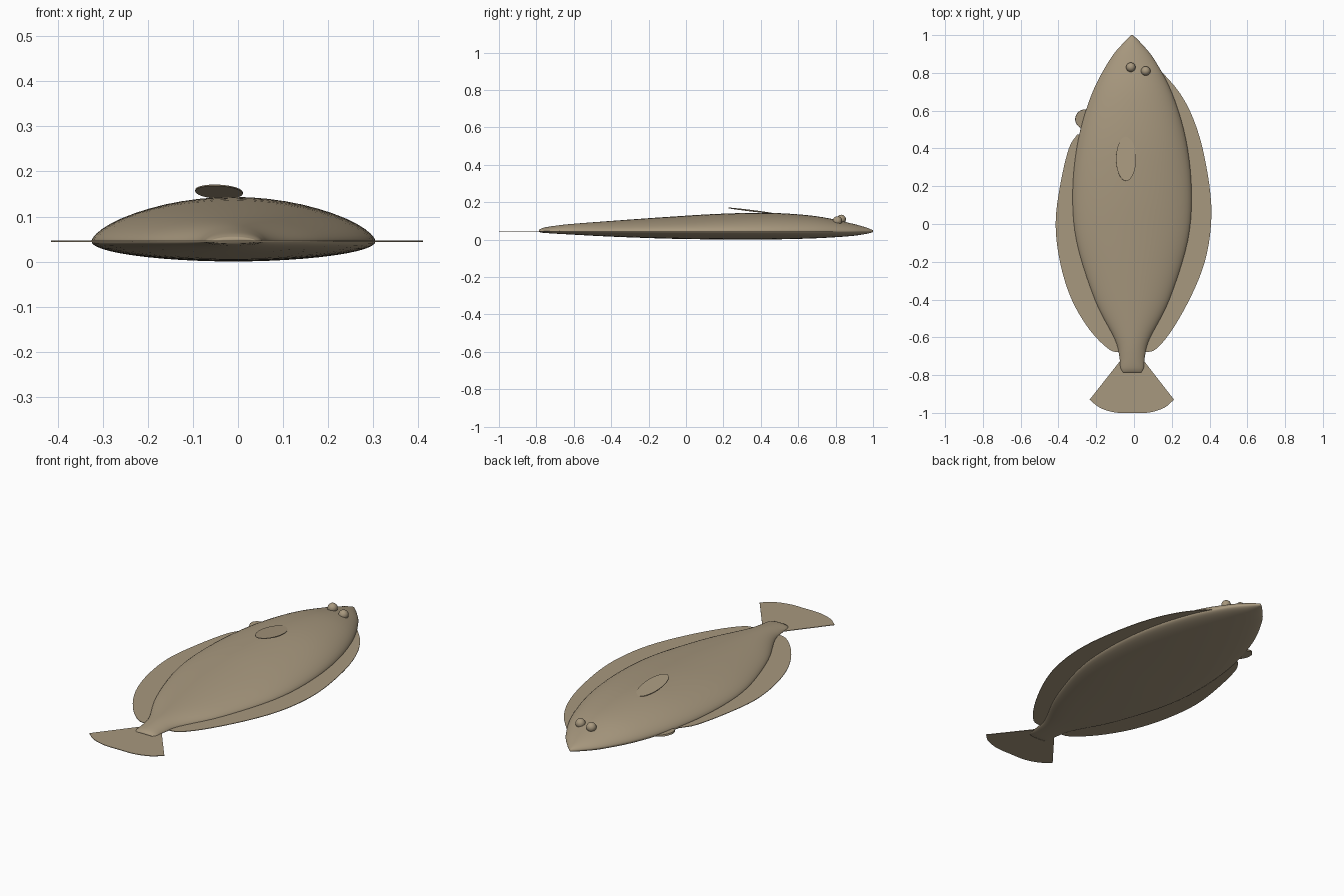
import bpy, bmesh, math
from mathutils import Vector, Matrix

cube = bpy.data.objects.get("Cube")
if cube:
    bpy.data.objects.remove(cube, do_unlink=True)

RIM = 0.045   # height of the body seam and the flat fins

skin = bpy.data.materials.new("sandy tan")
skin.use_nodes = True
TAN = (0.39, 0.315, 0.21, 1)
skin.diffuse_color = TAN
skin.node_tree.nodes["Principled BSDF"].inputs["Base Color"].default_value = TAN


def smooth_path(points, steps):
    """Catmull-Rom curve through the given points."""
    pts = [Vector(p) for p in points]
    pts = [pts[0] * 2 - pts[1]] + pts + [pts[-1] * 2 - pts[-2]]
    path = []
    for a, b, c, d in zip(pts, pts[1:], pts[2:], pts[3:]):
        for i in range(steps):
            t = i / steps
            path.append((b * 2 + (c - a) * t + (a * 2 - b * 5 + c * 4 - d) * t ** 2
                         + (b * 3 - a - c * 3 + d) * t ** 3) / 2)
    return path + [pts[-2]]


def finish(name, bm, smooth=True):
    bmesh.ops.recalc_face_normals(bm, faces=bm.faces)
    mesh = bpy.data.meshes.new(name)
    bm.to_mesh(mesh)
    bm.free()
    mesh.materials.append(skin)
    for p in mesh.polygons:
        p.use_smooth = smooth
    obj = bpy.data.objects.new(name, mesh)
    bpy.context.collection.objects.link(obj)
    return obj


def plate(name, outline, matrix=Matrix(), thickness=0.003):
    """Thin flat fin from a 2D outline."""
    bm = bmesh.new()
    face = bm.faces.new([bm.verts.new((p[0], p[1], -thickness / 2)) for p in outline])
    new = bmesh.ops.extrude_face_region(bm, geom=[face])["geom"]
    bmesh.ops.translate(bm, vec=(0, 0, thickness),
                        verts=[v for v in new if isinstance(v, bmesh.types.BMVert)])
    bm.transform(matrix)
    return finish(name, bm, smooth=False)


# Body: lofted lens sections (y, half width, top z, bottom z)
stations = [(1.0, .004, .05, .04), (.96, .045, .066, .03), (.87, .118, .09, .018),
            (.69, .213, .126, .007), (.45, .285, .143, .001), (.18, .315, .138, .001),
            (-.09, .295, .122, .005), (-.4, .198, .1, .016), (-.61, .092, .084, .027),
            (-.7, .068, .074, .032), (-.76, .062, .064, .036), (-.785, .05, .054, .04)]
RING = 48
bm = bmesh.new()
rings = []
for y, hw, top, bottom in [s for s in smooth_path([Vector(s) for s in stations], 5)]:
    ring = []
    for k in range(RING):
        a = 2 * math.pi * k / RING
        s = math.sin(a)
        rise = (top - RIM) * s ** 1.25 if s > 0 else (RIM - bottom) * s
        ring.append(bm.verts.new((hw * math.cos(a) - .01, y, RIM + rise)))
    rings.append(ring)
for r0, r1 in zip(rings, rings[1:]):
    for k in range(RING):
        n = (k + 1) % RING
        bm.faces.new((r0[k], r0[n], r1[n], r1[k]))
bm.faces.new(rings[0])
bm.faces.new(rings[-1])
finish("body", bm)

at_rim = Matrix.Translation((0, 0, RIM))

# Long fringe fins along both edges
right_edge = [(-.3, .475), (-.345, .4), (-.39, .21), (-.415, 0), (-.39, -.21),
              (-.33, -.4), (-.235, -.56), (-.13, -.665), (-.06, -.68)]
left_edge = [(.1, .855), (.245, .69), (.335, .5), (.39, .265), (.41, .05),
             (.385, -.16), (.32, -.345), (.215, -.54), (.12, -.66), (.05, -.68)]
plate("right_fringe_fin", smooth_path(right_edge, 4) + [Vector((-.03, -.66)), Vector((-.2, .45))], at_rim)
plate("left_fringe_fin", smooth_path(left_edge, 4) + [Vector((.02, -.66)), Vector((.05, .8))], at_rim)

# Tail fan
rear = smooth_path([(-.235, -.93), (-.18, -.973), (-.1, -.998), (-.01, -1),
                    (.08, -.998), (.16, -.973), (.212, -.93)], 4)
plate("tail_fin", [Vector((-.03, -.67))] + rear + [Vector((.01, -.67))], at_rim)

# Side fins: one lying on the back, one poking out under the edge
leaf = [(math.cos(2 * math.pi * k / 32), math.sin(2 * math.pi * k / 32)) for k in range(32)]
tilt = Matrix.Rotation(math.radians(-7), 4, 'X') @ Matrix.Rotation(math.radians(3), 4, 'Y')
plate("upper_side_fin", [(.053 * x, .118 * y) for x, y in leaf],
      Matrix.Translation((-.042, .345, .155)) @ tilt)
plate("lower_side_fin", [(.055 * x, .052 * y) for x, y in leaf],
      Matrix.Translation((-.257, .555, .04)) @ Matrix.Rotation(math.radians(12), 4, 'Y'),
      thickness=.009)

# Eyes, both on the upper side
for name, spot in (("right_eye", (-.017, .83, .108)), ("left_eye", (.062, .81, .1))):
    bm = bmesh.new()
    bmesh.ops.create_uvsphere(bm, u_segments=24, v_segments=14, radius=.025,
                              matrix=Matrix.Translation(spot))
    finish(name, bm)
